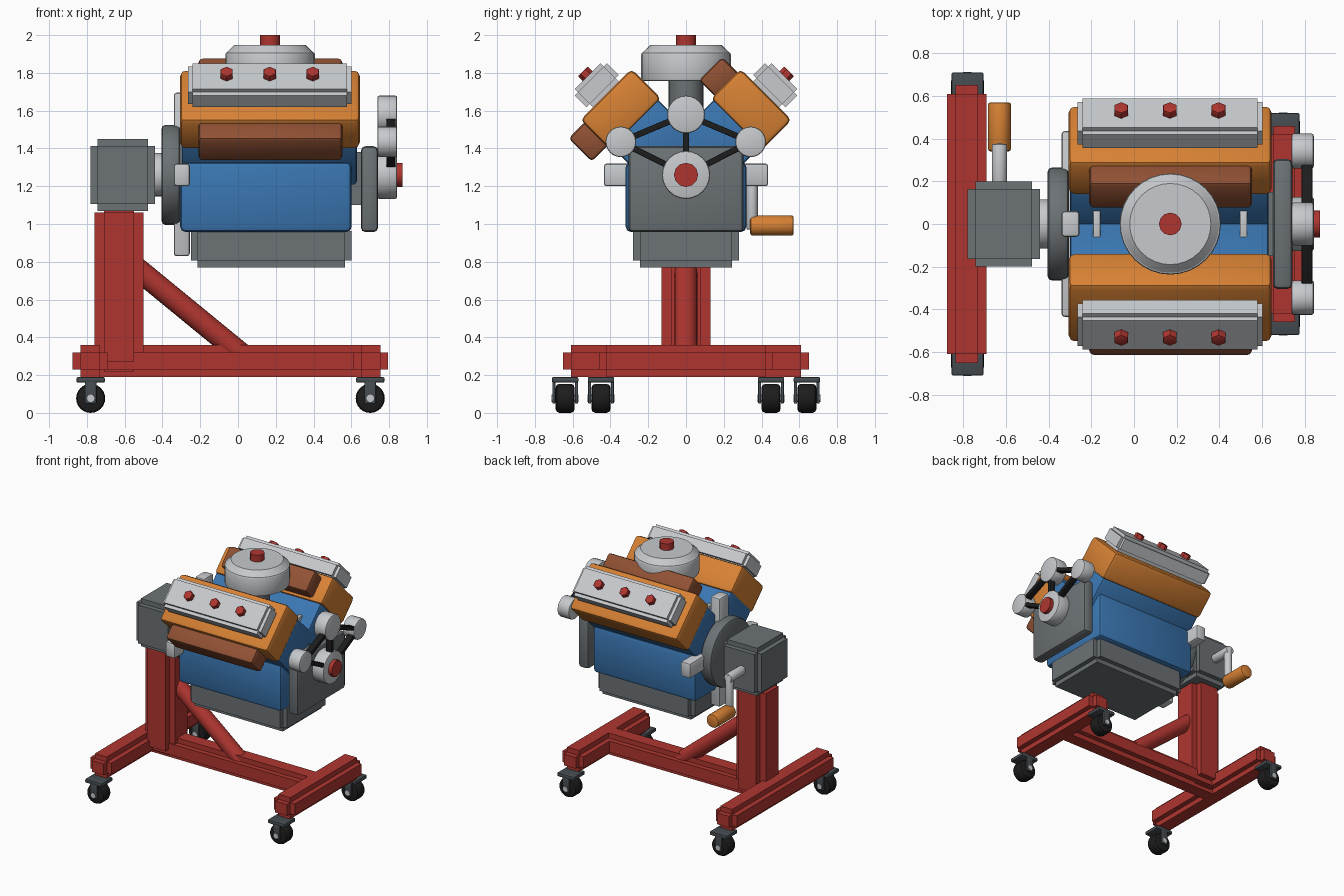
import bpy, bmesh
from math import radians
from mathutils import Matrix, Vector

if "Cube" in bpy.data.objects:
    bpy.data.objects.remove(bpy.data.objects["Cube"])


def material(name, rgb):
    m = bpy.data.materials.new(name)
    m.use_nodes = True
    m.diffuse_color = (*rgb, 1)
    m.node_tree.nodes["Principled BSDF"].inputs["Base Color"].default_value = (*rgb, 1)
    return m


RED = material("red paint", (.43, .036, .029))
ORANGE = material("orange paint", (.68, .22, .034))
BLUE = material("blue paint", (.042, .18, .44))
GREY = material("iron grey", (.15, .168, .18))
LIGHT = material("light alloy", (.57, .59, .61))
DARK = material("dark steel", (.06, .072, .082))
BROWN = material("rusty brown", (.28, .082, .034))
BLACK = material("black rubber", (.012, .012, .012))
I = Matrix.Identity(4)


def finish(name, bm, mat, matrix=I):
    mesh = bpy.data.meshes.new(name)
    bm.to_mesh(mesh)
    bm.free()
    mesh.materials.append(mat)
    ob = bpy.data.objects.new(name, mesh)
    bpy.context.collection.objects.link(ob)
    ob.matrix_world = matrix
    bpy.ops.object.select_all(action='DESELECT')
    ob.select_set(True)
    bpy.context.view_layer.objects.active = ob
    bpy.ops.object.shade_smooth_by_angle(angle=radians(32))
    return ob


def cuboid(bm, lo, hi):
    lo, hi = Vector(lo), Vector(hi)
    m = Matrix.Translation((lo + hi) / 2) @ Matrix.Diagonal((*(hi - lo), 1))
    bmesh.ops.create_cube(bm, size=1, matrix=m)


def box(name, lo, hi, mat, bevel=0, matrix=I, segments=2):
    """Box between two corners, with rounded edges."""
    bm = bmesh.new()
    cuboid(bm, lo, hi)
    if bevel:
        bmesh.ops.bevel(bm, geom=bm.edges[:], offset=bevel, segments=segments,
                        profile=.5, affect='EDGES')
    return finish(name, bm, mat, matrix)


def notched(name, lo, hi, n, mat, matrix=I):
    """Box whose every edge has a square step of size n."""
    bm = bmesh.new()
    for axis in range(3):
        step = Vector([0 if k == axis else n for k in range(3)])
        cuboid(bm, Vector(lo) + step, Vector(hi) - step)
    return finish(name, bm, mat, matrix)


def rod(name, p, q, r, mat, bevel=0, sides=24, r2=None, matrix=I):
    """Cylinder or cone from p to q, optionally with rounded rims."""
    p, q = Vector(p), Vector(q)
    bm = bmesh.new()
    turn = (q - p).to_track_quat('Z', 'Y').to_matrix().to_4x4()
    bmesh.ops.create_cone(bm, cap_ends=True, segments=sides, radius1=r,
                          radius2=r if r2 is None else r2, depth=(q - p).length,
                          matrix=Matrix.Translation((p + q) / 2) @ turn)
    if bevel:
        rims = {e for f in bm.faces if len(f.verts) > 4 for e in f.edges}
        bmesh.ops.bevel(bm, geom=list(rims), offset=bevel, segments=2,
                        profile=.5, affect='EDGES')
    return finish(name, bm, mat, matrix)


# Stand frame
notched("rear_cross_rail", (-.875, -.65, .19), (-.69, .65, .36), .04, RED)
notched("front_cross_rail", (.61, -.46, .19), (.795, .46, .36), .04, RED)
notched("main_rail", (-.8, -.09, .19), (.72, .09, .36), .04, RED)
notched("post", (-.76, -.13, .22), (-.5, .13, 1.11), .05, RED)
rod("diagonal_brace", (-.6, 0, .817), (.08, 0, .26), .06, RED)

# Casters
for x, y in ((-.78, .64), (-.78, -.64), (.7, .45), (.7, -.45)):
    box("caster_plate", (x - .075, y - .07, .16), (x + .075, y + .07, .19), DARK, .008)
    rod("caster_wheel", (x, y - .05, .077), (x, y + .05, .077), .077, BLACK, .02)
    rod("caster_axle", (x, y - .072, .077), (x, y + .072, .077), .02, LIGHT, sides=12)
    for s in (-1, 1):
        box("caster_fork", (x - .03, y + s * .06 - .008, .05),
            (x + .03, y + s * .06 + .008, .17), DARK, .003)

# Rotating head with hand crank
notched("gearbox", (-.78, -.2, 1.07), (-.44, .2, 1.45), .037, GREY)
rod("mount_hub", (-.46, 0, 1.26), (-.38, 0, 1.26), .115, LIGHT, .01)
rod("crank_shaft", (-.63, .18, 1.26), (-.63, .375, 1.26), .036, LIGHT, .008, 16)
rod("crank_arm", (-.63, .35, 1.285), (-.63, .35, .97), .03, LIGHT, .008, 16)
rod("crank_grip", (-.63, .34, .992), (-.63, .57, .992), .054, ORANGE, .012, 16)

# Flywheel and cross-shaped mounting arms
rod("flywheel", (-.405, 0, 1.26), (-.305, 0, 1.26), .265, GREY, .022, 32)
box("mount_arm_upright", (-.34, -.06, .83), (-.255, .06, 1.695), LIGHT, .015)
box("mount_arm_level", (-.34, -.435, 1.2), (-.255, .435, 1.32), LIGHT, .015)

# Engine block, oil pan and front cover
box("engine_block", (-.307, -.32, .957), (.602, .32, 1.33), BLUE, .03)
notched("oil_pan", (-.25, -.28, .77), (.602, .28, 1.0), .036, GREY)
box("crank_nose", (.58, -.15, 1.1), (.68, .15, 1.38), GREY)
box("front_cover", (.65, -.305, .957), (.742, .305, 1.412), GREY, .025)

# Cylinder banks, each built in its own tilted frame
for s in (-1, 1):
    bank = Matrix.Translation((0, s * .345, 1.607)) @ Matrix.Rotation(-s * radians(45), 4, 'X')
    box("cylinder_bank", (-.3, -.175, -.4), (.63, .175, -.08), BLUE, .02, bank)
    box("cylinder_head", (-.307, -.192, -.112), (.645, .192, .112), ORANGE, .028, bank)
    notched("valve_cover", (-.265, -.12, .112), (.602, .12, .248), .024, LIGHT, bank)
    box("manifold", (-.21, -.305, -.087), (.553, -.17, .087), BROWN, .022, bank)
    for x in (-.06, .168, .396):
        rod("cover_bolt", (x, 0, .23), (x, 0, .285), .037, RED, .006, 6, matrix=bank)

# Valley lugs, carburettor and air cleaner
for x in (-.175, .513):
    box("valley_lug", (x - .017, -.065, 1.42), (x + .017, .065, 1.57), LIGHT, .004)
rod("carburettor", (.17, 0, 1.42), (.17, 0, 1.77), .092, GREY)
rod("air_cleaner", (.17, 0, 1.757), (.17, 0, 1.91), .237, LIGHT, .012, 32)
rod("air_cleaner_lid", (.17, 0, 1.9), (.17, 0, 1.947), .237, LIGHT, sides=32, r2=.19)
rod("air_cleaner_knob", (.17, 0, 1.93), (.17, 0, 2.0), .053, RED, sides=12)

# Pulleys and belt runs
crank, top, right, left = (0, 1.26), (0, 1.58), (-.345, 1.435), (.342, 1.435)
for name, (y, z), r in (("crank_pulley", crank, .127), ("top_pulley", top, .1),
                        ("right_pulley", right, .081), ("left_pulley", left, .081)):
    rod(name, (.738, y, z), (.842, y, z), r, LIGHT, .01)
rod("crank_bolt", (.83, 0, 1.26), (.872, 0, 1.26), .064, RED, sides=12)
for a, b in ((crank, top), (crank, right), (crank, left), (top, right), (top, left)):
    p, q = Vector((.81, *a)), Vector((.81, *b))
    d = (q - p).normalized()
    side = Vector((1, 0, 0)).cross(d)
    frame = Matrix((Vector((1, 0, 0)), d, -side)).transposed().to_4x4()
    frame.translation = p
    if frame.determinant() < 0:
        frame = frame @ Matrix.Diagonal((1, 1, -1, 1))
    box("belt_run", (-.025, 0, -.016), (.025, (q - p).length, .016), BLACK, .004, frame)
